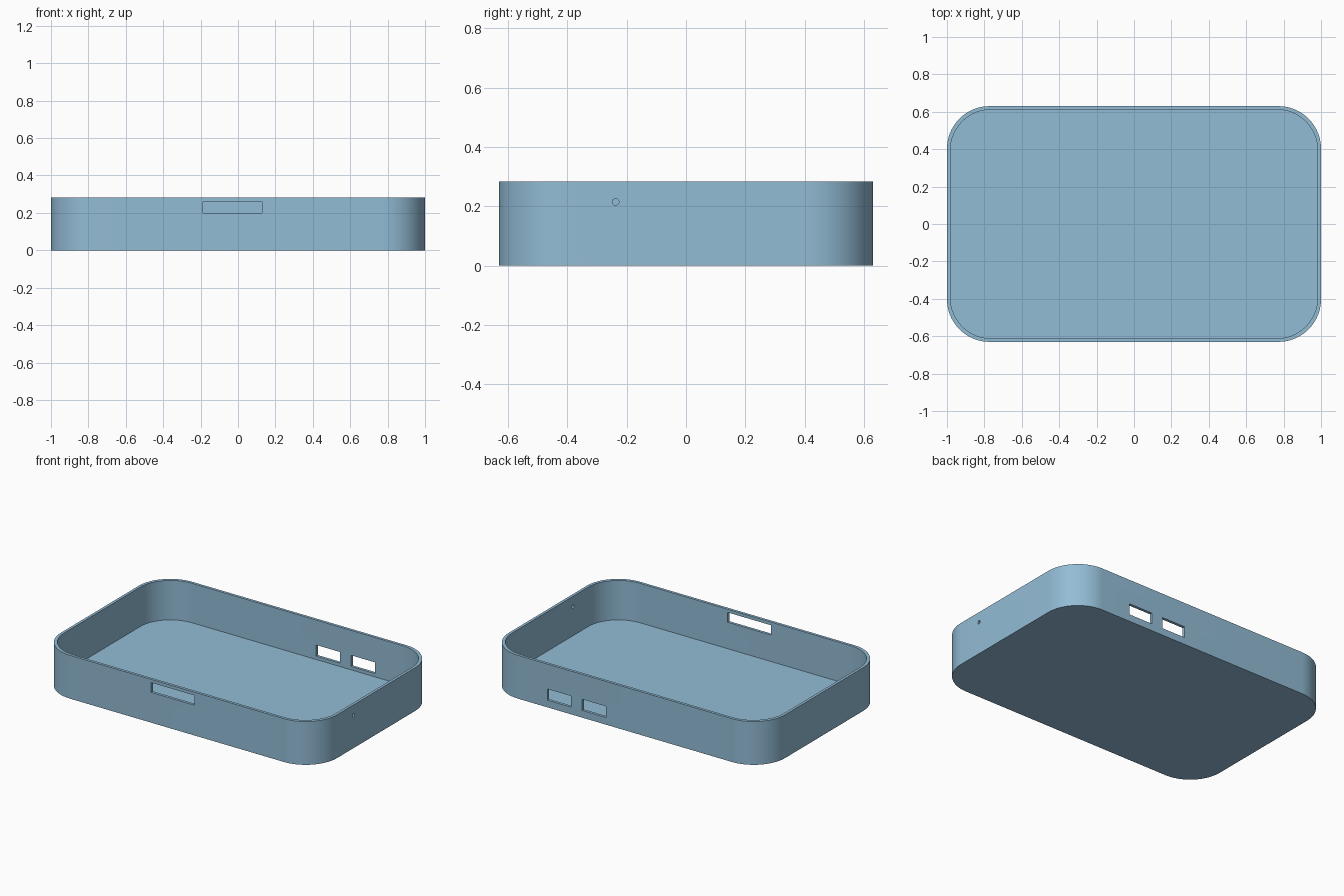
import bpy, bmesh, math

if "Cube" in bpy.data.objects:
    bpy.data.objects.remove(bpy.data.objects["Cube"])

HALF_X, HALF_Y, HEIGHT = 1.0, 0.63, 0.283
WALL, FLOOR, RADIUS = 0.018, 0.025, 0.228

blue = bpy.data.materials.new("soft_blue")
blue.diffuse_color = (0.29, 0.505, 0.67, 1)
blue.use_nodes = True
blue.node_tree.nodes["Principled BSDF"].inputs["Base Color"].default_value = blue.diffuse_color


def rounded_prism(name, hx, hy, r, z0, z1, steps=20):
    """Upright prism with a rounded rectangle outline."""
    bm = bmesh.new()
    verts = []
    for k, (sx, sy) in enumerate([(1, 1), (-1, 1), (-1, -1), (1, -1)]):
        for i in range(steps + 1):
            a = math.pi / 2 * (k + i / steps)
            verts.append(bm.verts.new((sx * (hx - r) + r * math.cos(a),
                                       sy * (hy - r) + r * math.sin(a), z0)))
    base = bm.faces.new(verts)
    top = bmesh.ops.extrude_face_region(bm, geom=[base])["geom"]
    bmesh.ops.translate(bm, vec=(0, 0, z1 - z0),
                        verts=[g for g in top if isinstance(g, bmesh.types.BMVert)])
    bmesh.ops.recalc_face_normals(bm, faces=bm.faces)
    mesh = bpy.data.meshes.new(name)
    bm.to_mesh(mesh)
    bm.free()
    ob = bpy.data.objects.new(name, mesh)
    bpy.context.collection.objects.link(ob)
    mesh.materials.append(blue)
    return ob


def box_cutter(name, x0, x1, y, z0, z1):
    """Box that pierces a wall running along x."""
    bpy.ops.mesh.primitive_cube_add(size=1, location=((x0 + x1) / 2, y, (z0 + z1) / 2))
    ob = bpy.context.object
    ob.name = name
    ob.scale = (x1 - x0, 0.1, z1 - z0)
    ob.data.materials.append(blue)
    return ob


# Tray body and the hollow inside it
tray = rounded_prism("tray", HALF_X, HALF_Y, RADIUS, 0, HEIGHT)
cutters = [rounded_prism("hollow", HALF_X - WALL, HALF_Y - WALL, RADIUS - WALL / 2,
                         FLOOR, HEIGHT + 0.1)]

# Front slot and two back ports
cutters.append(box_cutter("front_slot", -0.187, 0.128, -HALF_Y, 0.198, 0.262))
for x0 in (0.137, 0.389):
    cutters.append(box_cutter("back_port", x0, x0 + 0.173, HALF_Y, 0.047, 0.12))

# Small round hole in the right wall
bpy.ops.mesh.primitive_cylinder_add(vertices=24, radius=0.011, depth=0.1,
                                    location=(HALF_X, -0.237, 0.215),
                                    rotation=(0, math.pi / 2, 0))
bpy.context.object.name = "side_hole"
bpy.context.object.data.materials.append(blue)
cutters.append(bpy.context.object)

# Cut all openings, then remove the cutters
bpy.ops.object.select_all(action="DESELECT")
bpy.context.view_layer.objects.active = tray
tray.select_set(True)
for cutter in cutters:
    cutter.hide_render = True
    mod = tray.modifiers.new(cutter.name, "BOOLEAN")
    mod.operation = "DIFFERENCE"
    mod.solver = "EXACT"
    mod.object = cutter
    bpy.ops.object.modifier_apply(modifier=mod.name)
for cutter in cutters:
    bpy.data.objects.remove(cutter)

bpy.ops.object.shade_smooth_by_angle(angle=math.radians(30))
